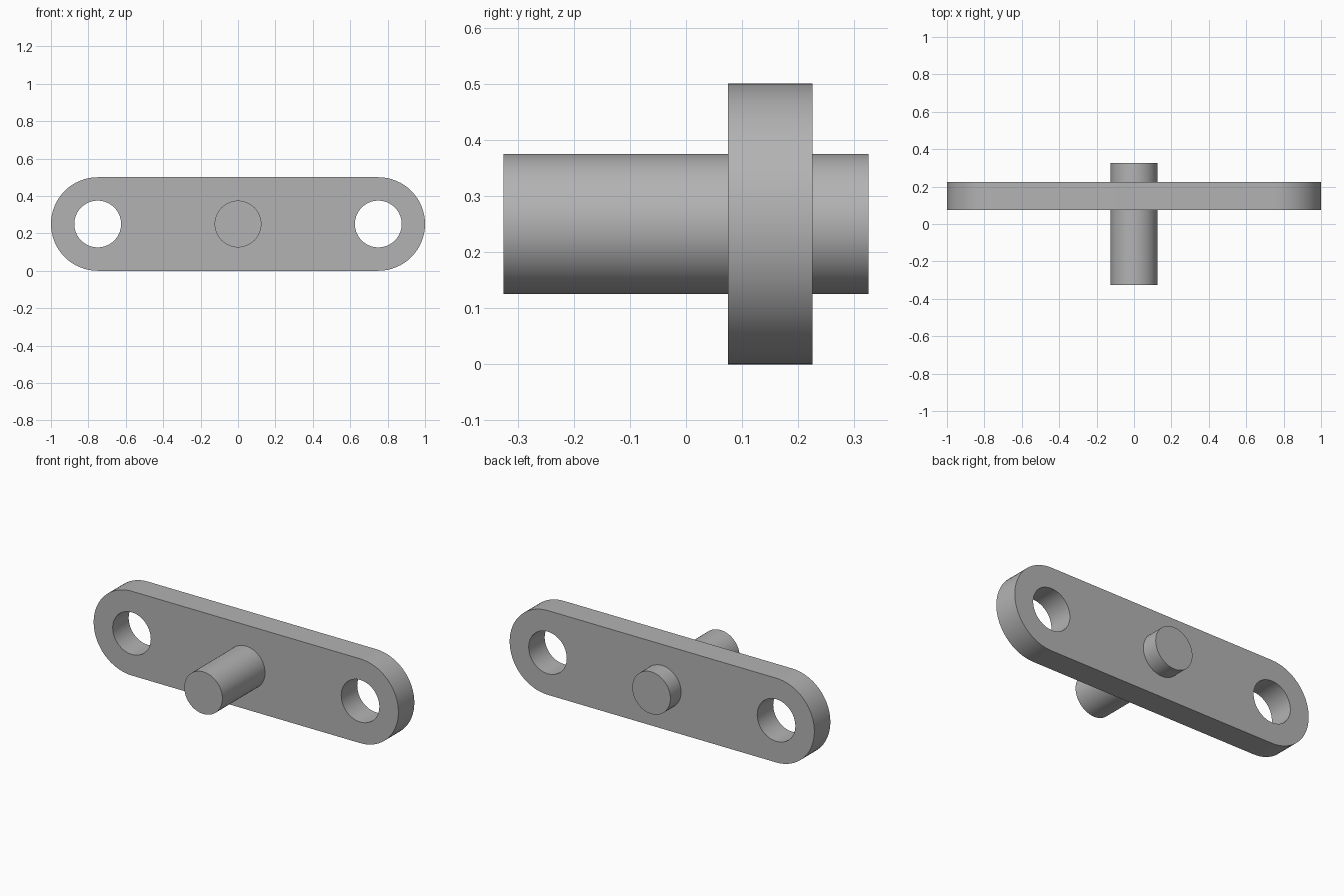
import bpy
import bmesh
from math import pi, sin, cos, radians
from mathutils import Vector

cube = bpy.data.objects.get("Cube")
if cube:
    bpy.data.objects.remove(cube, do_unlink=True)

MID_Z = 0.25
END_X = 0.75
END_RADIUS = 0.25
BORE_RADIUS = 0.125
SIDES = 64

steel = bpy.data.materials.new("plain grey")
steel.use_nodes = True
grey = (0.45, 0.45, 0.45, 1)
steel.diffuse_color = grey
steel.node_tree.nodes["Principled BSDF"].inputs["Base Color"].default_value = grey


def arc(cx, radius, start, end, steps):
    """Points on an arc in the xz plane."""
    angles = [start + (end - start) * i / steps for i in range(steps + 1)]
    return [(cx + radius * cos(a), MID_Z + radius * sin(a)) for a in angles]


def prism(name, outline, y0, y1):
    """Extrude an xz outline from y0 to y1."""
    bm = bmesh.new()
    face = bm.faces.new([bm.verts.new((x, y0, z)) for x, z in outline])
    out = bmesh.ops.extrude_face_region(bm, geom=[face], use_keep_orig=True)
    moved = [v for v in out["geom"] if isinstance(v, bmesh.types.BMVert)]
    bmesh.ops.translate(bm, verts=moved, vec=Vector((0, y1 - y0, 0)))
    bmesh.ops.recalc_face_normals(bm, faces=bm.faces)
    mesh = bpy.data.meshes.new(name)
    bm.to_mesh(mesh)
    bm.free()
    mesh.materials.append(steel)
    obj = bpy.data.objects.new(name, mesh)
    bpy.context.collection.objects.link(obj)
    return obj


def select_only(obj):
    bpy.ops.object.select_all(action="DESELECT")
    obj.select_set(True)
    bpy.context.view_layer.objects.active = obj


def circle(cx):
    return arc(cx, BORE_RADIUS, 0, 2 * pi, SIDES)[:-1]


# Link plate with rounded ends
outline = (arc(END_X, END_RADIUS, -pi / 2, pi / 2, SIDES // 2)
           + arc(-END_X, END_RADIUS, pi / 2, 3 * pi / 2, SIDES // 2))
plate = prism("link_plate", outline, 0.075, 0.225)

# Bore through each end
for side in (-1, 1):
    cutter = prism("bore_cutter", circle(side * END_X), 0, 0.3)
    cutter.hide_render = True
    bore = plate.modifiers.new("bore", "BOOLEAN")
    bore.operation = "DIFFERENCE"
    bore.solver = "EXACT"
    bore.object = cutter
    select_only(plate)
    bpy.ops.object.modifier_apply(modifier=bore.name)
    bpy.data.objects.remove(cutter, do_unlink=True)

# Centre pin through the plate
pin = prism("centre_pin", circle(0), -0.325, 0.325)

for part in (plate, pin):
    select_only(part)
    bpy.ops.object.shade_smooth_by_angle(angle=radians(30))
